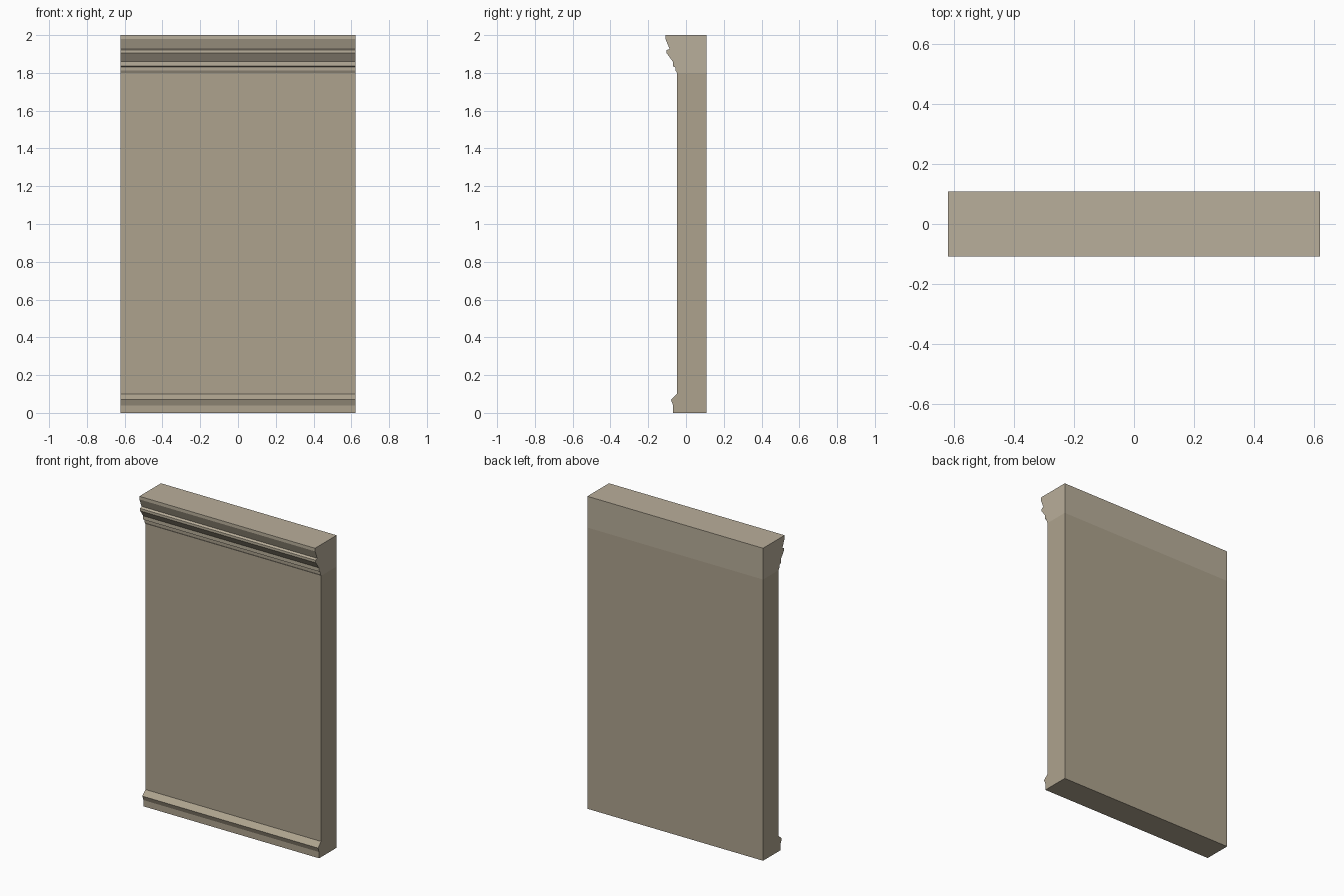
import bpy, bmesh

if "Cube" in bpy.data.objects:
    bpy.data.objects.remove(bpy.data.objects["Cube"])

HALF = 0.622   # half width along x
BACK = 0.109   # rear plane


def material(name, rgb):
    m = bpy.data.materials.new(name)
    m.diffuse_color = (*rgb, 1)
    m.use_nodes = True
    m.node_tree.nodes["Principled BSDF"].inputs["Base Color"].default_value = m.diffuse_color
    return m


def extrude_profile(name, profile, mat):
    """Sweep a (y, z) outline along x; the closing edge is left open as the joint."""
    bm = bmesh.new()
    left = [bm.verts.new((-HALF, y, z)) for y, z in profile]
    right = [bm.verts.new((HALF, y, z)) for y, z in profile]
    bm.faces.new(left)
    bm.faces.new(right[::-1])
    for i in range(len(profile) - 1):
        bm.faces.new((left[i], right[i], right[i + 1], left[i + 1]))
    bmesh.ops.recalc_face_normals(bm, faces=bm.faces)
    me = bpy.data.meshes.new(name)
    bm.to_mesh(me)
    bm.free()
    me.materials.append(mat)
    ob = bpy.data.objects.new(name, me)
    bpy.context.collection.objects.link(ob)
    return ob


plaster = material("plaster", (0.42, 0.365, 0.27))
trim = material("trim", (0.485, 0.425, 0.325))

# Wall slab with its baseboard, open where the cornice sits
extrude_profile("wall_with_baseboard", [
    (-0.048, 1.80), (-0.048, 0.10), (-0.080, 0.07), (-0.068, 0.04),
    (-0.068, 0.0), (BACK, 0.0), (BACK, 1.80)], plaster)

# Stepped cornice along the top
extrude_profile("cornice", [
    (BACK, 1.80), (BACK, 2.0), (-0.109, 2.0), (-0.109, 1.98),
    (-0.087, 1.927), (-0.102, 1.920), (-0.102, 1.904), (-0.070, 1.86),
    (-0.070, 1.836), (-0.057, 1.830), (-0.055, 1.812), (-0.048, 1.80)], trim)
